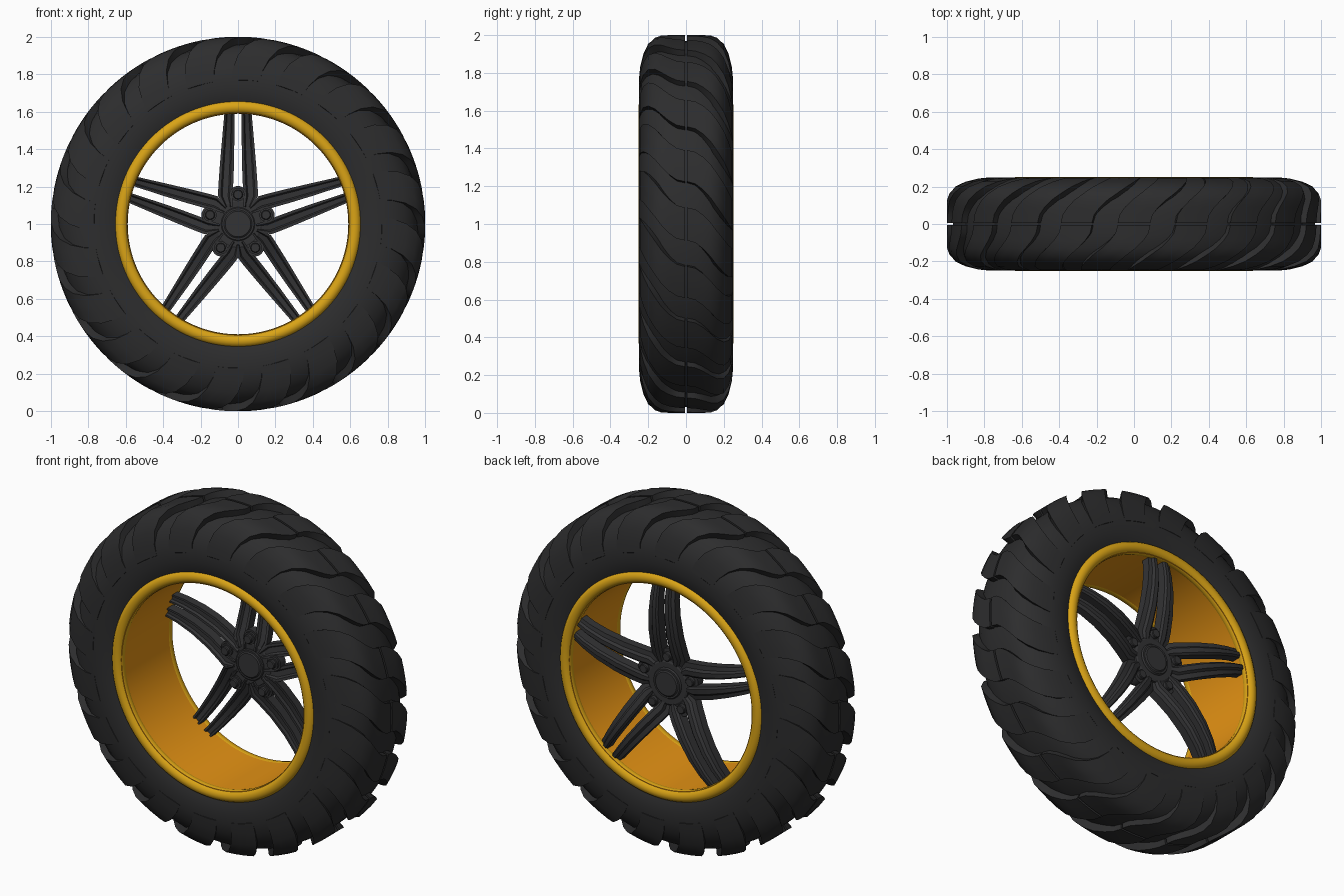
import bpy, bmesh, math
from math import sin, cos, pi, radians

if "Cube" in bpy.data.objects:
    bpy.data.objects.remove(bpy.data.objects["Cube"])


def material(name, rgb):
    m = bpy.data.materials.new(name)
    m.diffuse_color = (*rgb, 1)
    m.use_nodes = True
    m.node_tree.nodes["Principled BSDF"].inputs["Base Color"].default_value = m.diffuse_color
    return m


RUBBER = material("black rubber", (0.026, 0.026, 0.027))
METAL = material("dark metal", (0.033, 0.033, 0.035))
GOLD = material("gold yellow", (0.70, 0.37, 0.008))
ORANGE = material("orange", (0.78, 0.29, 0.007))


def finish(name, bm, mat, angle=30):
    bmesh.ops.recalc_face_normals(bm, faces=bm.faces)
    me = bpy.data.meshes.new(name)
    bm.to_mesh(me)
    bm.free()
    me.materials.append(mat)
    me.polygons.foreach_set("use_smooth", [True] * len(me.polygons))
    me.set_sharp_from_angle(angle=radians(angle))
    ob = bpy.data.objects.new(name, me)
    bpy.context.collection.objects.link(ob)
    return ob


def loft(bm, rings, wrap=False):
    """Skin closed sections; cap the ends, or join last to first."""
    vs = [[bm.verts.new(p) for p in ring] for ring in rings]
    n = len(vs[0])
    pairs = list(zip(vs, vs[1:])) + ([(vs[-1], vs[0])] if wrap else [])
    for a, b in pairs:
        for i in range(n):
            j = (i + 1) % n
            bm.faces.new((a[i], a[j], b[j], b[i]))
    if not wrap:
        bm.faces.new(vs[0])
        bm.faces.new(vs[-1])


def polar(r, ang, y):
    return (r * cos(ang), y, 1 + r * sin(ang))


def lathe(bm, section, steps=96):
    """Spin a closed (y, r) section around the axle."""
    loft(bm, [[polar(r, 2 * pi * k / steps, y) for y, r in section]
              for k in range(steps)], wrap=True)


def disc(bm, cx, cz, layers, sides):
    """Stack of (y, radius) circles along the axle direction."""
    loft(bm, [[(cx + r * cos(2 * pi * i / sides), y, cz + r * sin(2 * pi * i / sides))
               for i in range(sides)] for y, r in layers])


# Tyre carcass
half = [(0.225, 0.635), (0.24, 0.67), (0.248, 0.72), (0.248, 0.78), (0.235, 0.84),
        (0.21, 0.89), (0.175, 0.93), (0.13, 0.955), (0.06, 0.966)]
bm = bmesh.new()
lathe(bm, half + [(0, 0.968)] + [(-y, r) for y, r in reversed(half)], 120)
finish("tyre", bm, RUBBER, 40)

# Tread lugs: 20 per side, swept in an S across the tyre
tread = [(0.006, 1.0), (0.05, 1.0), (0.09, 1.0), (0.13, 0.998), (0.165, 0.986),
         (0.20, 0.955), (0.226, 0.90), (0.243, 0.83), (0.249, 0.77)]
bm = bmesh.new()
for side in (1, -1):
    for k in range(20):
        rings = []
        for i, (y, r) in enumerate(tread):
            t = i / (len(tread) - 1)
            sweep = radians(15) * t * t * (3 - 2 * t)
            mid = radians(18 * k) - side * sweep
            w = radians(5.0 + 0.6 * t)
            angs = [mid + w * f for f in (-1, -0.33, 0.33, 1)]
            inner = (max(y - 0.05 * t, 0.006), r - 0.06 + 0.03 * t)
            rings.append([polar(r, a, side * y) for a in angs] +
                         [polar(inner[1], a, side * inner[0]) for a in (angs[3], angs[0])])
        loft(bm, rings)
finish("tread_lugs", bm, RUBBER, 35)

# Rim barrel
bm = bmesh.new()
lathe(bm, [(-0.235, 0.592), (0.235, 0.592), (0.235, 0.625), (-0.235, 0.625)], 128)
finish("rim_barrel", bm, ORANGE)

# Rounded rim lips on both sides
for name, s in (("front_rim_lip", -1), ("back_rim_lip", 1)):
    bm = bmesh.new()
    lathe(bm, [(s * 0.217 + 0.035 * sin(2 * pi * i / 16), 0.624 + 0.035 * cos(2 * pi * i / 16))
               for i in range(16)], 128)
    finish(name, bm, GOLD, 60)

# Five twin-bar spokes: (radius, outer half width, inner half width, face y)
stations = [(0.09, 0.07, 0.03, 0.165), (0.15, 0.107, 0.03, 0.178), (0.20, 0.105, 0.026, 0.197),
            (0.30, 0.098, 0.022, 0.225), (0.42, 0.088, 0.020, 0.240),
            (0.52, 0.079, 0.020, 0.236), (0.598, 0.072, 0.020, 0.220)]
# bar section: (across, depth) with a stepped face and a channelled back
bar = [(0, 0.010), (0.15, 0), (0.5, 0), (0.65, 0.014), (1, 0.018), (1, 0.065), (0.8, 0.065),
       (0.7, 0.05), (0.3, 0.05), (0.2, 0.065), (0, 0.065)]
SPOKES = [radians(90 + 72 * k) for k in range(5)]
bm = bmesh.new()
for a in SPOKES:
    for s in (1, -1):
        rings = []
        for r, wo, wi, y in stations:
            ring = []
            for u, d in bar:
                t = s * (wi + (wo - wi) * u)
                ring.append((r * cos(a) - t * sin(a), y - d, 1 + r * sin(a) + t * cos(a)))
            rings.append(ring)
        loft(bm, rings)
finish("spokes", bm, METAL, 25)

# Hub with round cap on both faces
bm = bmesh.new()
disc(bm, 0, 1, [(0.115, 0.12), (0.12, 0.13), (0.165, 0.13), (0.170, 0.12)], 40)
disc(bm, 0, 1, [(0.100, 0.068), (0.106, 0.075), (0.106, 0.085), (0.11, 0.09), (0.172, 0.09),
                (0.180, 0.085), (0.180, 0.075), (0.186, 0.068)], 40)
finish("hub", bm, METAL, 25)

# Wheel bolts on round pads, between the twin bars
pads, bolts = bmesh.new(), bmesh.new()
for a in SPOKES:
    x, z = 0.157 * cos(a), 1 + 0.157 * sin(a)
    disc(pads, x, z, [(0.118, 0.046), (0.165, 0.046)], 24)
    disc(bolts, x, z, [(0.085, 0.022), (0.09, 0.026), (0.105, 0.026), (0.105, 0.036),
                       (0.12, 0.036), (0.168, 0.026), (0.182, 0.026), (0.186, 0.022)], 12)
finish("bolt_pads", pads, METAL)
finish("wheel_bolts", bolts, METAL)
